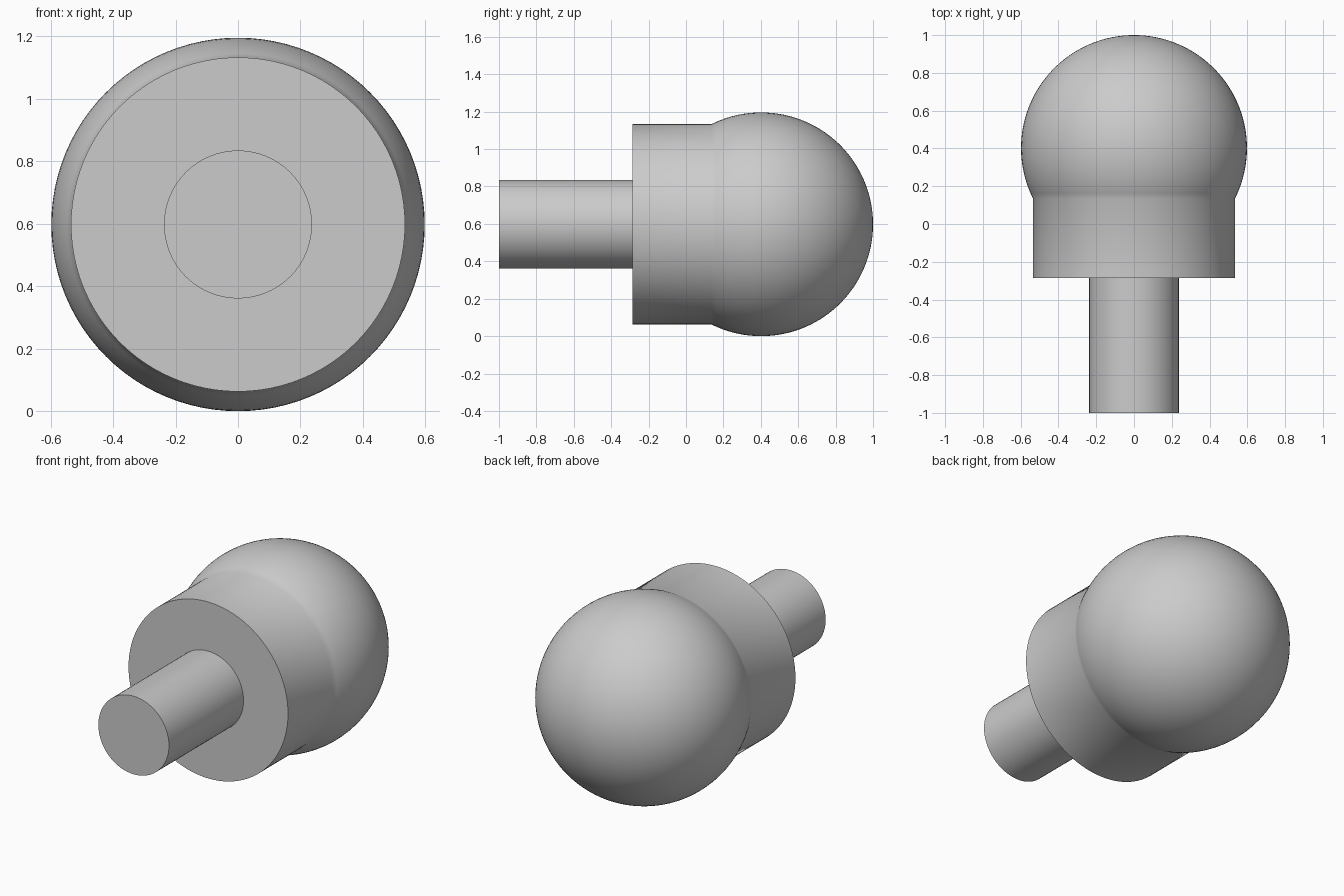
import bpy, bmesh, math
from mathutils import Vector, Matrix

cube = bpy.data.objects.get("Cube")
if cube:
    bpy.data.objects.remove(cube, do_unlink=True)

BALL_R, COLLAR_R, PIN_R = 0.598, 0.535, 0.237
AXIS_Z, BALL_Y, COLLAR_Y, PIN_Y = 0.598, 0.402, -0.285, -1.0

grey = bpy.data.materials.new("plain_grey")
grey.use_nodes = True
colour = (0.6, 0.6, 0.6, 1)
grey.diffuse_color = colour
grey.node_tree.nodes["Principled BSDF"].inputs["Base Color"].default_value = colour


def lathe(name, profile, steps):
    """Revolve (radius, y) points about the long axis."""
    bm = bmesh.new()
    verts = [bm.verts.new((r, y, 0)) for r, y in profile]
    edges = [bm.edges.new(pair) for pair in zip(verts, verts[1:])]
    bmesh.ops.spin(bm, geom=verts + edges, cent=(0, 0, 0), axis=(0, 1, 0),
                   angle=math.tau, steps=steps, use_duplicate=False)
    bmesh.ops.remove_doubles(bm, verts=bm.verts, dist=1e-4)
    bmesh.ops.recalc_face_normals(bm, faces=bm.faces)
    bmesh.ops.translate(bm, verts=bm.verts, vec=(0, 0, AXIS_Z))
    mesh = bpy.data.meshes.new(name)
    bm.to_mesh(mesh)
    bm.free()
    obj = bpy.data.objects.new(name, mesh)
    bpy.context.collection.objects.link(obj)
    mesh.materials.append(grey)
    bpy.ops.object.select_all(action="DESELECT")
    obj.select_set(True)
    bpy.context.view_layer.objects.active = obj
    bpy.ops.object.shade_smooth_by_angle(angle=math.radians(40))
    return obj


# Ball with its cylindrical collar, blended across the seam
start = math.asin(COLLAR_R / BALL_R)
arc = []
for i in range(41):
    a = (math.pi - start) * (1 - i / 40)
    arc.append((BALL_R * math.sin(a), BALL_Y + BALL_R * math.cos(a)))
lathe("ball_and_collar", [(0, COLLAR_Y), (COLLAR_R, COLLAR_Y)] + arc, 96)

# Pin
lathe("pin", [(0, PIN_Y), (PIN_R, PIN_Y), (PIN_R, COLLAR_Y + 0.02),
              (0, COLLAR_Y + 0.02)], 64)
